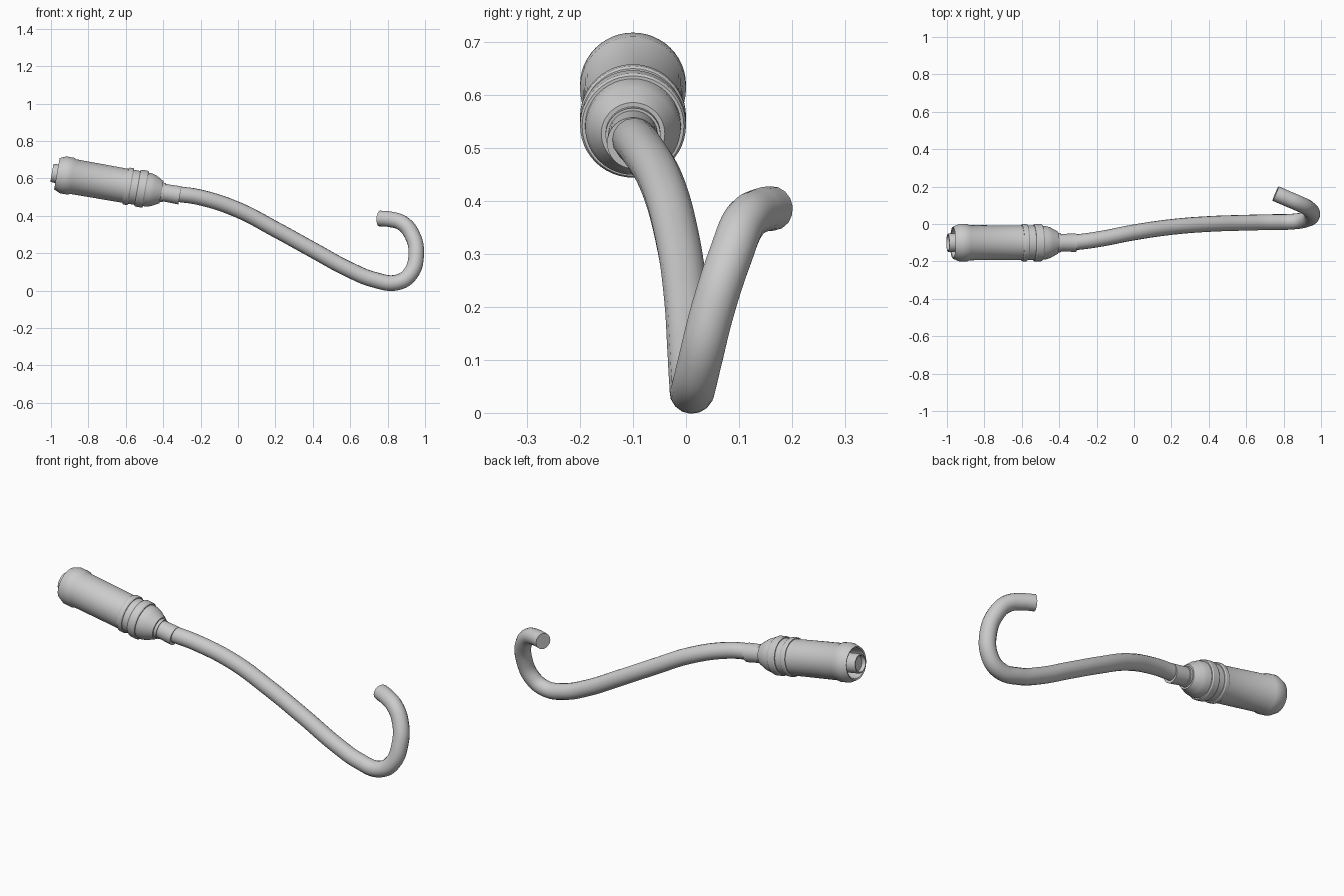
import bpy, bmesh, math
from mathutils import Matrix, Vector

cube = bpy.data.objects.get("Cube")
if cube:
    bpy.data.objects.remove(cube, do_unlink=True)

grey = bpy.data.materials.new("light grey")
grey.use_nodes = True
grey.diffuse_color = (0.6, 0.6, 0.6, 1)
grey.node_tree.nodes["Principled BSDF"].inputs["Base Color"].default_value = (0.6, 0.6, 0.6, 1)

# Plug axis: starts at the pin tip and points 10 degrees downward towards +x
AXIS = Matrix.Translation((-0.995, -0.1, 0.63)) @ Matrix.Rotation(math.radians(100), 4, 'Y')


def finish(obj):
    obj.data.materials.clear()
    obj.data.materials.append(grey)
    bpy.ops.object.select_all(action='DESELECT')
    obj.select_set(True)
    bpy.context.view_layer.objects.active = obj
    bpy.ops.object.shade_smooth_by_angle(angle=math.radians(32))


def lathe(name, profile, sides=48):
    """Revolve (distance, radius) pairs around the plug axis."""
    bm = bmesh.new()
    verts = [bm.verts.new((r, 0, d)) for d, r in profile]
    edges = [bm.edges.new(pair) for pair in zip(verts, verts[1:])]
    bmesh.ops.spin(bm, geom=verts + edges, cent=(0, 0, 0), axis=(0, 0, 1),
                   angle=math.tau, steps=sides)
    bmesh.ops.remove_doubles(bm, verts=bm.verts, dist=0.0001)
    bmesh.ops.recalc_face_normals(bm, faces=bm.faces)
    mesh = bpy.data.meshes.new(name)
    bm.to_mesh(mesh)
    bm.free()
    obj = bpy.data.objects.new(name, mesh)
    obj.matrix_world = AXIS
    bpy.context.collection.objects.link(obj)
    finish(obj)


# Hollow-ended barrel with a rear collar and a tapered nose
lathe("plug_barrel", [
    (0.14, 0), (0.14, 0.072), (0.03, 0.078), (0.027, 0.085), (0.045, 0.093),
    (0.062, 0.1), (0.105, 0.1), (0.115, 0.094), (0.4, 0.092), (0.45, 0.092),
    (0.53, 0.09), (0.555, 0.082), (0.595, 0.06), (0.595, 0)])

# Raised grip rings
for name, start, width in (("rear_ring", 0.4, 0.03), ("front_ring", 0.465, 0.045)):
    end = start + width
    lathe(name, [(start, 0.085), (start, 0.096), (start + 0.006, 0.1),
                 (end - 0.006, 0.1), (end, 0.096), (end, 0.085)])

# Pin with a shallow recess in its tip
lathe("contact_pin", [(0.02, 0), (0.02, 0.038), (0, 0.042), (0, 0.048),
                      (0.01, 0.05), (0.15, 0.05)], 32)

# Sleeve around the cable entry
lathe("cable_sleeve", [(0.58, 0.052), (0.61, 0.052), (0.61, 0.047),
                       (0.695, 0.049), (0.695, 0.036), (0.6, 0.036)], 32)

# Cable sweeping down and curling back into a hook
path = [(-0.42, -0.1, 0.525), (-0.31, -0.097, 0.515), (-0.2, -0.083, 0.498),
        (0, -0.045, 0.432), (0.2, -0.016, 0.328), (0.4, 0, 0.218),
        (0.6, 0.007, 0.11), (0.73, 0.01, 0.058), (0.85, 0.013, 0.044),
        (0.92, 0.024, 0.088), (0.953, 0.052, 0.2), (0.93, 0.085, 0.3),
        (0.88, 0.11, 0.36), (0.81, 0.14, 0.382), (0.757, 0.163, 0.386)]
curve = bpy.data.curves.new("cable_path", 'CURVE')
curve.dimensions = '3D'
curve.bevel_depth = 0.042
curve.bevel_resolution = 6
curve.use_fill_caps = True
curve.resolution_u = 10
spline = curve.splines.new('BEZIER')
spline.bezier_points.add(len(path) - 1)
for point, co in zip(spline.bezier_points, path):
    point.co = Vector(co)
    point.handle_left_type = point.handle_right_type = 'AUTO'
cable = bpy.data.objects.new("cable", curve)
bpy.context.collection.objects.link(cable)
bpy.ops.object.select_all(action='DESELECT')
cable.select_set(True)
bpy.context.view_layer.objects.active = cable
bpy.ops.object.convert(target='MESH')
finish(bpy.context.view_layer.objects.active)
